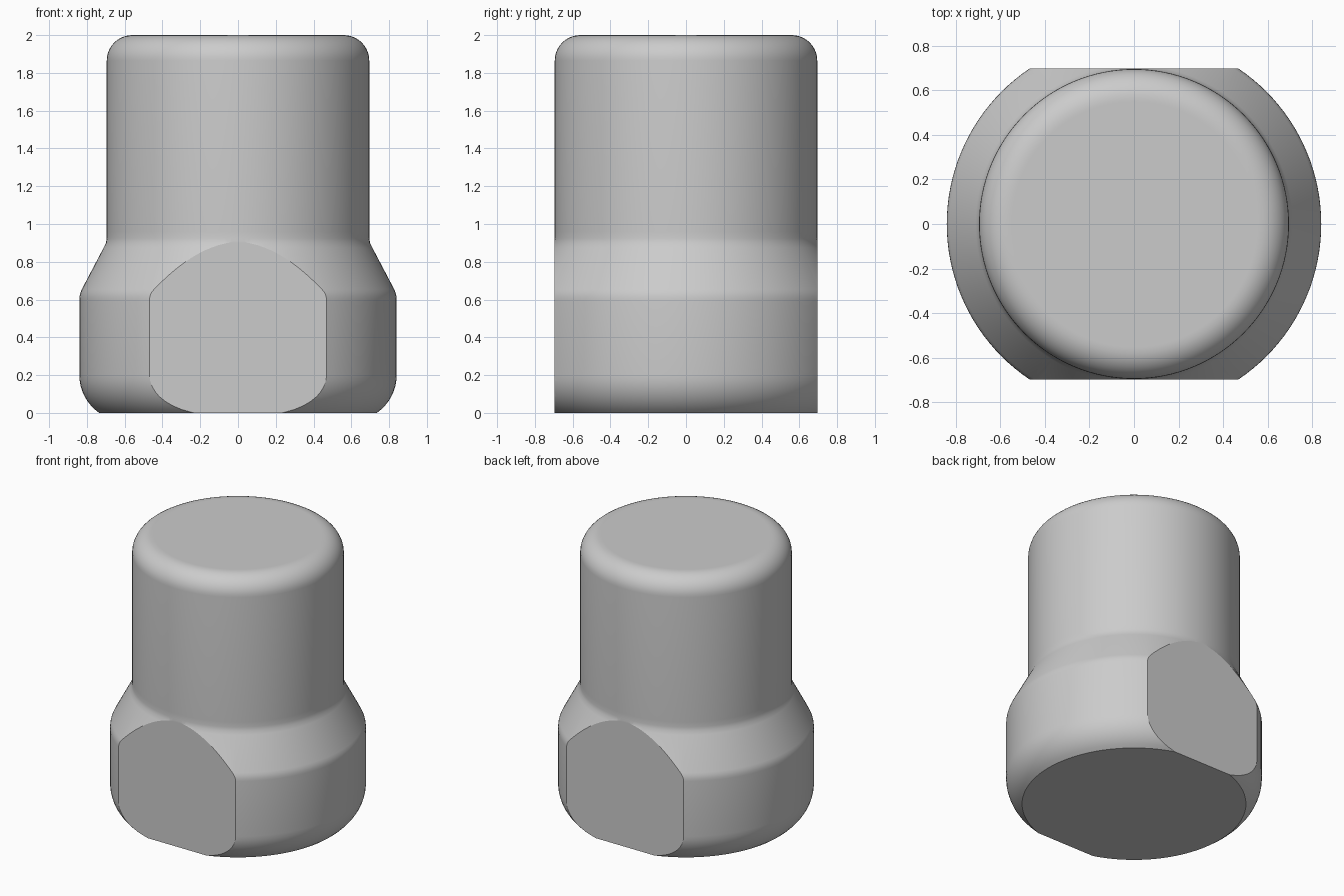
import bpy, bmesh
from math import sin, cos, pi, radians
from mathutils import Vector

cube = bpy.data.objects.get("Cube")
if cube:
    bpy.data.objects.remove(cube, do_unlink=True)

grey = bpy.data.materials.new("plain grey")
grey.use_nodes = True
colour = (0.6, 0.6, 0.6, 1)
grey.diffuse_color = colour
grey.node_tree.nodes["Principled BSDF"].inputs["Base Color"].default_value = colour

SEGMENTS = 128
FLAT_Y = 0.697


def arc(cx, cz, r, start, end, steps):
    """Points on a rounded corner of the profile, angles in degrees."""
    angles = [radians(start + (end - start) * i / steps) for i in range(steps + 1)]
    return [(cx + r * cos(a), cz + r * sin(a)) for a in angles]


# Half profile from the base centre up to the top centre
profile = [(0, 0)]
profile += arc(0.597, 0.2, 0.243, -55.4, 0, 8)     # rounded foot
profile += arc(0.72, 0.6, 0.12, 0, 27, 3)          # shoulder edge
profile += [(0.711, 0.875), (0.699, 0.9), (0.695, 0.925), (0.695, 0.96)]
profile += arc(0.56, 1.865, 0.135, 0, 90, 10)      # rounded top edge
profile += [(0.55, 2), (0, 2)]

# Turn the profile into the body
bm = bmesh.new()
verts = [bm.verts.new((x, 0, z)) for x, z in profile]
edges = [bm.edges.new(pair) for pair in zip(verts, verts[1:])]
bmesh.ops.spin(bm, geom=verts + edges, axis=(0, 0, 1), cent=(0, 0, 0),
               angle=2 * pi, steps=SEGMENTS, use_merge=True)
bmesh.ops.remove_doubles(bm, verts=bm.verts, dist=0.0001)

# Cut a wrench flat on the front and the back
for side in (-1, 1):
    cut = bmesh.ops.bisect_plane(
        bm, geom=bm.verts[:] + bm.edges[:] + bm.faces[:], dist=0.00001,
        plane_co=(0, side * FLAT_Y, 0), plane_no=(0, side, 0), clear_outer=True)
    rim = [e for e in bm.edges if e.is_boundary]
    bmesh.ops.edgeloop_fill(bm, edges=rim)

bmesh.ops.recalc_face_normals(bm, faces=bm.faces)

# Smooth the turned surface; keep the flats and the base crisp
for face in bm.faces:
    face.smooth = True
for face in bm.faces:
    is_flat = abs(face.normal.y) > 0.99 and abs(face.calc_center_median().y) > FLAT_Y - 0.0005
    is_base = face.normal.z < -0.99
    if is_flat or is_base:
        for edge in face.edges:
            if edge.calc_face_angle(0) > radians(10):
                edge.smooth = False

mesh = bpy.data.meshes.new("cap_body")
bm.to_mesh(mesh)
bm.free()
mesh.materials.append(grey)
body = bpy.data.objects.new("cap_body", mesh)
bpy.context.collection.objects.link(body)
